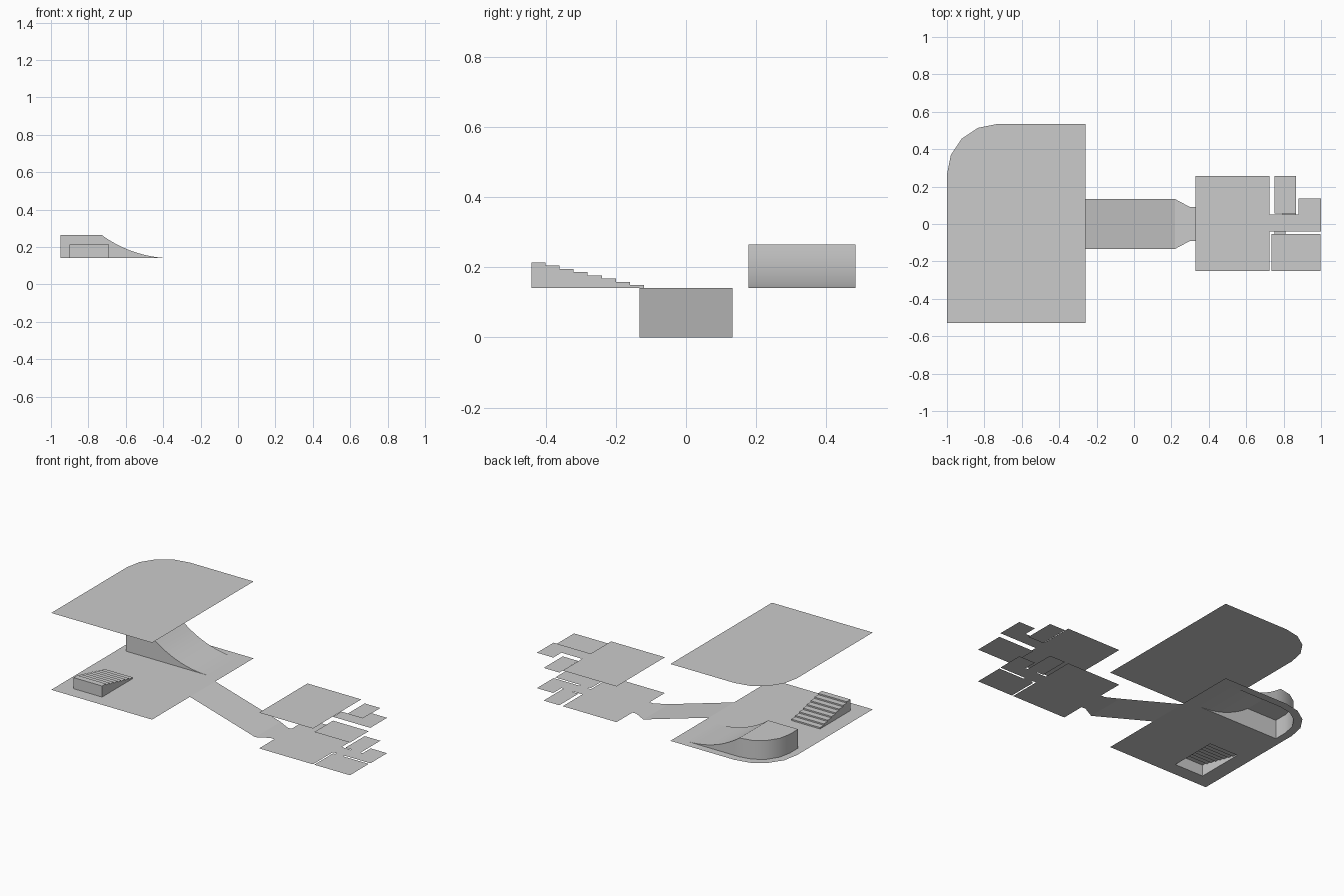
import bpy, bmesh, math
from mathutils import Vector

old = bpy.data.objects.get("Cube")
if old:
    bpy.data.objects.remove(old, do_unlink=True)

grey = bpy.data.materials.new("plain_grey")
grey.use_nodes = True
grey.diffuse_color = (0.6, 0.6, 0.6, 1)
grey.node_tree.nodes["Principled BSDF"].inputs["Base Color"].default_value = (0.6, 0.6, 0.6, 1)

HALL_Z = 0.14                      # raised hall floor
HALL_TOP = 0.65                    # hall ceiling
CX, CY, R, STEPS = -0.73, 0.265, 0.27, 4   # rounded hall corner


def finish(name, bm):
    bmesh.ops.remove_doubles(bm, verts=bm.verts[:], dist=1e-5)
    me = bpy.data.meshes.new(name)
    bm.to_mesh(me)
    bm.free()
    me.materials.append(grey)
    ob = bpy.data.objects.new(name, me)
    bpy.context.collection.objects.link(ob)
    return ob


def corner(radius):
    """Arc points from the side wall round to the back wall."""
    return [(CX - radius * math.cos(a), CY + radius * math.sin(a))
            for a in (math.pi / 2 * i / STEPS for i in range(STEPS + 1))]


def sheet(name, z, loops):
    """Flat sheet from an outline followed by any holes."""
    bm = bmesh.new()
    for loop in loops:
        vs = [bm.verts.new((x, y, z)) for x, y in loop]
        for a, b in zip(vs, vs[1:] + vs[:1]):
            bm.edges.new((a, b))
    bmesh.ops.triangle_fill(bm, use_beauty=True, edges=bm.edges[:], normal=Vector((0, 0, 1)))
    return finish(name, bm)


def plates(name, rects):
    """Flat rectangles given as x0, x1, y0, y1, z."""
    bm = bmesh.new()
    for x0, x1, y0, y1, z in rects:
        bm.faces.new([bm.verts.new((x, y, z)) for x, y in
                      ((x0, y0), (x1, y0), (x1, y1), (x0, y1))])
    return finish(name, bm)


def shell(name, columns):
    """Join rows of points into an open-bottomed strip surface."""
    bm = bmesh.new()
    rows = [[bm.verts.new(p) for p in col] for col in columns]
    for a, b in zip(rows, rows[1:]):
        for i in range(len(a) - 1):
            bm.faces.new((a[i], b[i], b[i + 1], a[i + 1]))
    bm.faces.new(rows[0])
    return finish(name, bm)


# Curved ramp: rounded back corner, concave slope down to the floor
FRONT, BACK, RISE, RUN = 0.178, 0.483, 0.125, 0.38
arc = corner(BACK - CY)
bend = (RUN ** 2 + RISE ** 2) / (2 * RISE)
slope = []
for i in range(1, 11):
    d = RUN * (1 - i / 10)
    slope.append((CX + RUN - d, bend - math.sqrt(bend ** 2 - d ** 2)))
profile = [(x, y, RISE) for x, y in arc] + [(x, BACK, h) for x, h in slope]
ramp = shell("curved_ramp", [
    [(x, FRONT, HALL_Z), (x, FRONT, HALL_Z + h), (x, y, HALL_Z + h), (x, y, HALL_Z)]
    for x, y, h in profile])
bpy.context.view_layer.objects.active = ramp
ramp.select_set(True)
bpy.ops.object.shade_smooth_by_angle(angle=math.radians(30))
ramp.select_set(False)

# Steps: eight treads climbing toward the front
SX0, SX1, SY0, TREAD, RISER, COUNT = -0.9, -0.69, -0.44, 0.04, 0.0092, 8
SY1 = SY0 + TREAD * COUNT
bm = bmesh.new()


def quad(*pts):
    bm.faces.new([bm.verts.new(p) for p in pts])


quad((SX0, SY0, HALL_Z), (SX1, SY0, HALL_Z),
     (SX1, SY0, HALL_Z + RISER * COUNT), (SX0, SY0, HALL_Z + RISER * COUNT))
for i in range(COUNT):
    y0, y1 = SY0 + TREAD * i, SY0 + TREAD * (i + 1)
    z = HALL_Z + RISER * (COUNT - i)
    quad((SX0, y0, z), (SX1, y0, z), (SX1, y1, z), (SX0, y1, z))
    quad((SX1, y1, z - RISER), (SX0, y1, z - RISER), (SX0, y1, z), (SX1, y1, z))
    quad((SX1, y0, HALL_Z), (SX1, y1, HALL_Z), (SX1, y1, z), (SX1, y0, z))
    quad((SX0, y1, HALL_Z), (SX0, y0, HALL_Z), (SX0, y0, z), (SX0, y1, z))
finish("steps", bm)

# Large hall: floor is open under the ramp and steps
hall = [(-1, -0.53), (-0.26, -0.53), (-0.26, 0.535)] + corner(R)[::-1]
ramp_hole = [(CX + RUN, FRONT), (CX + RUN, BACK)] + arc[::-1] + [(arc[0][0], FRONT)]
step_hole = [(SX0, SY0), (SX1, SY0), (SX1, SY1), (SX0, SY1)]
sheet("hall_floor", HALL_Z, [hall, ramp_hole, step_hole])
sheet("hall_ceiling", HALL_TOP, [hall])

# Sloping passage that narrows to a doorway
bm = bmesh.new()
sections = [(-0.26, 0.133, HALL_Z), (0.22, 0.133, 0), (0.3, 0.09, 0), (0.33, 0.09, 0)]
for (xa, wa, za), (xb, wb, zb) in zip(sections, sections[1:]):
    quad((xa, -wa, za), (xb, -wb, zb), (xb, wb, zb), (xa, wa, za))
finish("sloping_passage", bm)

# Small rooms: footprint and ceiling height of each
rooms = [
    (0.33, 0.725, -0.25, 0.257, 0.237),    # main room
    (0.725, 0.88, -0.04, 0.05, 0.235),     # corridor
    (0.88, 1.0, -0.04, 0.135, 0.235),      # corridor end
    (0.75, 0.865, 0.057, 0.257, 0.217),    # back room
    (0.735, 0.997, -0.25, -0.053, 0.217),  # front room
]
doors = [(0.75, 0.81, -0.053, -0.04, 0), (0.795, 0.865, 0.05, 0.057, 0)]
plates("room_floors", [r[:4] + (0,) for r in rooms] + doors)
plates("room_ceilings", rooms)
